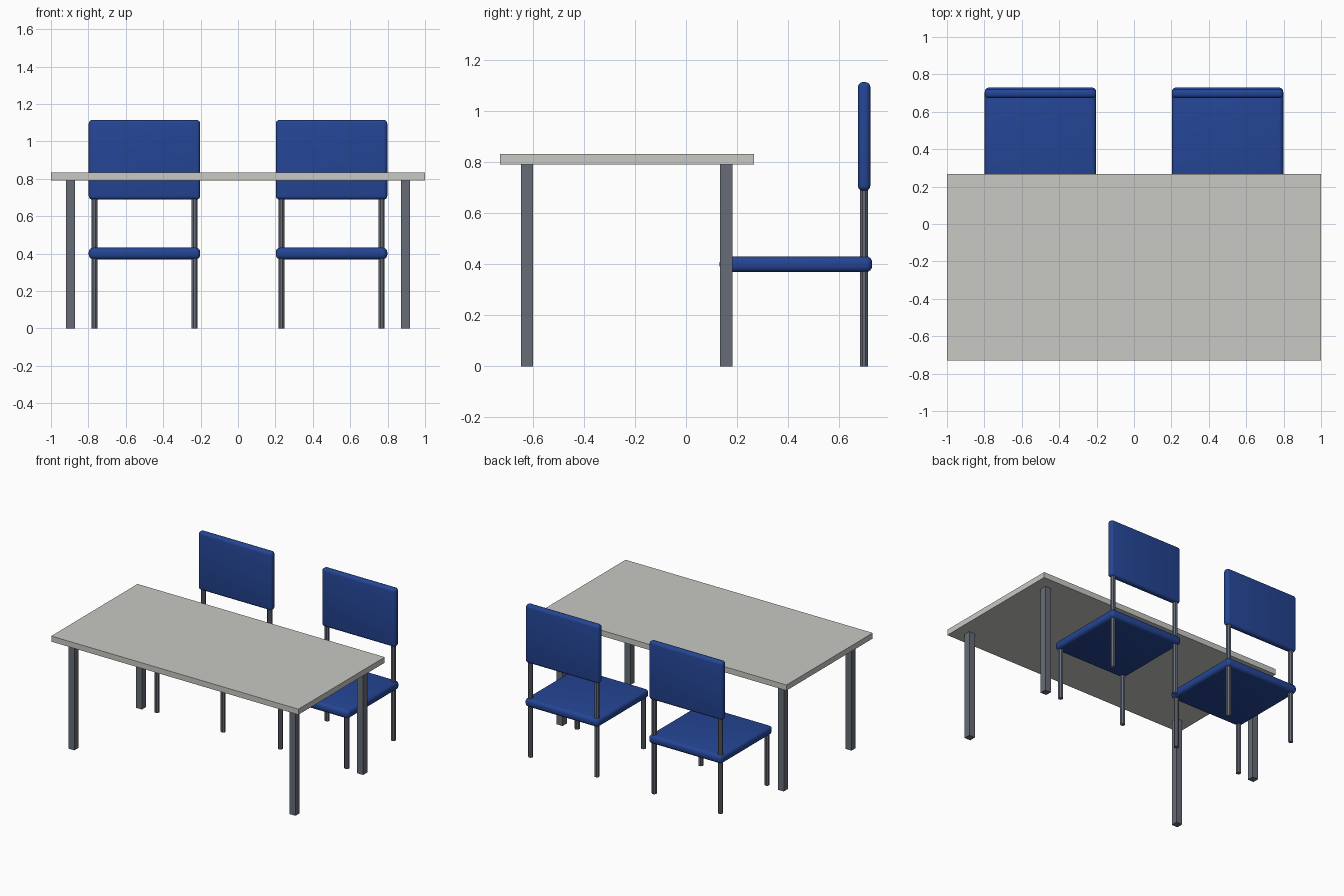
import bpy
import bmesh
import math
from mathutils import Matrix, Vector

default = bpy.data.objects.get("Cube")
if default:
    bpy.data.objects.remove(default, do_unlink=True)


def make_material(name, rgb):
    mat = bpy.data.materials.new(name)
    mat.use_nodes = True
    colour = (*rgb, 1.0)
    mat.diffuse_color = colour
    mat.node_tree.nodes["Principled BSDF"].inputs["Base Color"].default_value = colour
    return mat


STONE = make_material("pale_grey_top", (0.58, 0.58, 0.55))
STEEL = make_material("slate_grey_metal", (0.135, 0.15, 0.185))
BLUE = make_material("blue_upholstery", (0.018, 0.06, 0.30))


def add_object(name, bm, mat):
    mesh = bpy.data.meshes.new(name)
    bm.to_mesh(mesh)
    bm.free()
    mesh.materials.append(mat)
    obj = bpy.data.objects.new(name, mesh)
    bpy.context.collection.objects.link(obj)
    return obj


def box(name, low, high, mat, radius=0.0):
    """Box between two corners, optionally with rounded edges."""
    low, high = Vector(low), Vector(high)
    bm = bmesh.new()
    bmesh.ops.create_cube(bm, size=1.0)
    bmesh.ops.scale(bm, vec=high - low, verts=bm.verts)
    if radius:
        bmesh.ops.bevel(bm, geom=bm.edges[:], offset=radius, segments=4,
                        profile=0.5, affect='EDGES')
    obj = add_object(name, bm, mat)
    obj.location = (low + high) / 2
    if radius:
        bpy.ops.object.select_all(action='DESELECT')
        obj.select_set(True)
        bpy.context.view_layer.objects.active = obj
        bpy.ops.object.shade_smooth_by_angle(angle=math.radians(35))
    return obj


def tube(name, x, y, top, mat):
    """Slim eight-sided upright standing on the floor."""
    bm = bmesh.new()
    bmesh.ops.create_cone(bm, cap_ends=True, segments=8, radius1=0.0172,
                          radius2=0.0172, depth=top,
                          matrix=Matrix.Rotation(math.pi / 8, 4, 'Z'))
    obj = add_object(name, bm, mat)
    obj.location = (x, y, top / 2)
    return obj


# Table
box("table_top", (-1, -0.73, 0.792), (1, 0.267, 0.833), STONE)
for side, x in (("left", 0.895), ("right", -0.895)):
    for end, y in (("front", -0.624), ("back", 0.158)):
        box(f"table_leg_{end}_{side}", (x - 0.024, y - 0.024, 0),
            (x + 0.024, y + 0.024, 0.792), STEEL)

# Two chairs behind the table
for chair, cx in (("left", 0.5), ("right", -0.5)):
    box(f"{chair}_chair_seat", (cx - 0.298, 0.132, 0.37),
        (cx + 0.298, 0.73, 0.432), BLUE, 0.024)
    box(f"{chair}_chair_backrest", (cx - 0.298, 0.674, 0.689),
        (cx + 0.298, 0.723, 1.115), BLUE, 0.02)
    for side, dx in (("left", 0.268), ("right", -0.268)):
        tube(f"{chair}_chair_front_leg_{side}", cx + dx, 0.16, 0.40, STEEL)
        tube(f"{chair}_chair_back_post_{side}", cx + dx, 0.698, 0.72, STEEL)
